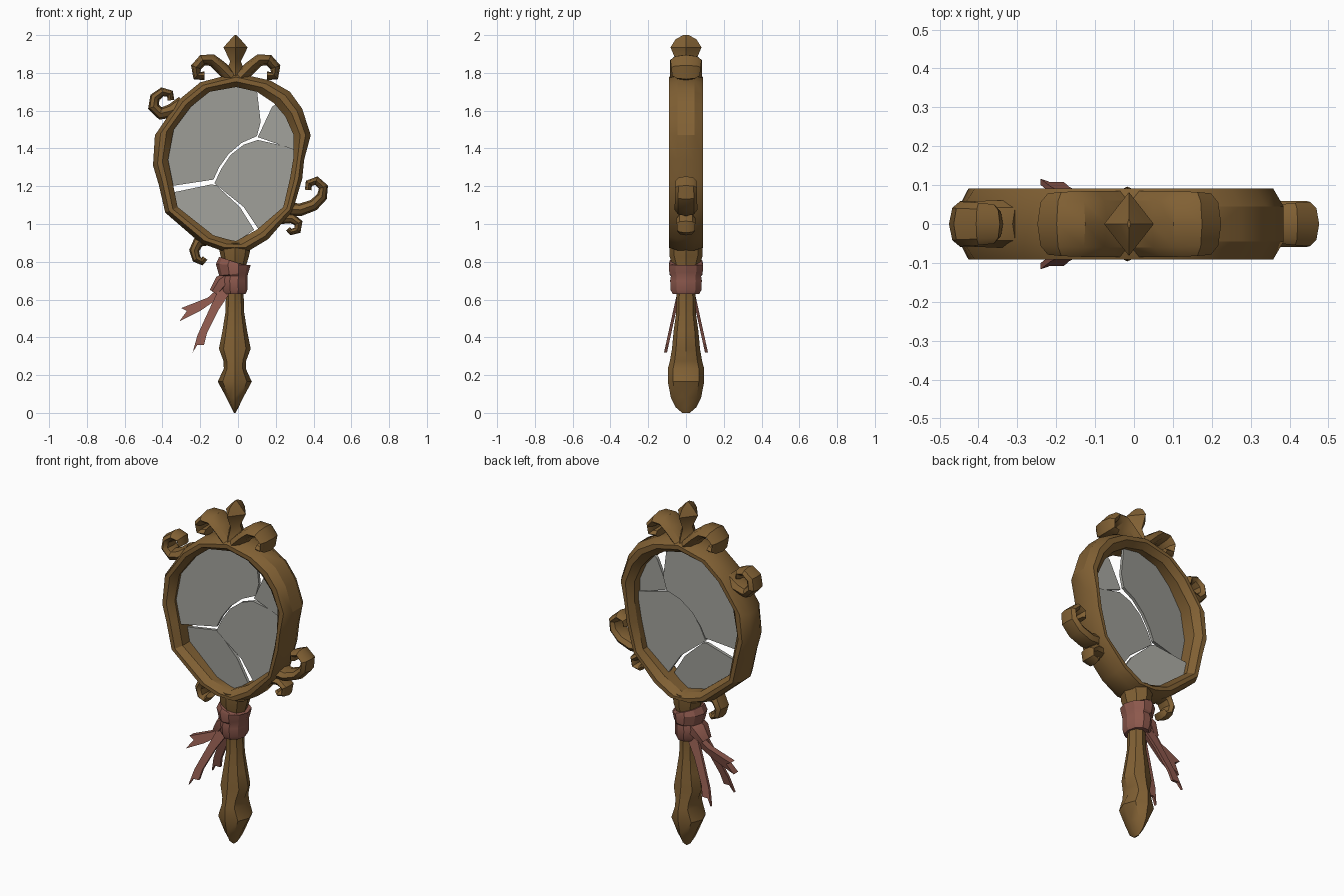
import bpy, bmesh, math
from mathutils import Vector

if "Cube" in bpy.data.objects:
    bpy.data.objects.remove(bpy.data.objects["Cube"])


def material(name, rgb):
    m = bpy.data.materials.new(name)
    m.diffuse_color = (*rgb, 1)
    m.use_nodes = True
    m.node_tree.nodes["Principled BSDF"].inputs["Base Color"].default_value = m.diffuse_color
    return m


BRONZE = material("aged_bronze", (0.22, 0.118, 0.034))
GLASS = material("grey_glass", (0.36, 0.36, 0.33))
CLOTH = material("dusty_red_cloth", (0.27, 0.10, 0.075))


def finish(bm, name, mat, angle=35):
    bmesh.ops.recalc_face_normals(bm, faces=bm.faces)
    me = bpy.data.meshes.new(name)
    bm.to_mesh(me)
    bm.free()
    me.materials.append(mat)
    me.shade_smooth()
    me.set_sharp_from_angle(angle=math.radians(angle))
    ob = bpy.data.objects.new(name, me)
    bpy.context.collection.objects.link(ob)
    return ob


def bridge(bm, a, b):
    for i in range(len(a)):
        j = (i + 1) % len(a)
        bm.faces.new((a[i], a[j], b[j], b[i]))


def sweep(name, rows, mat, sides=8, y=0.0, angle=35):
    """Loft oval sections along an upright path; each row is x, z, half width, half depth."""
    bm = bmesh.new()
    rings = []
    for i, (x, z, w, h) in enumerate(rows):
        p, q = rows[max(i - 1, 0)], rows[min(i + 1, len(rows) - 1)]
        t = Vector((q[0] - p[0], q[1] - p[1])).normalized()
        ring = []
        for k in range(sides):
            a = math.tau * k / sides
            c = w * math.cos(a)
            ring.append(bm.verts.new((x + t.y * c, y + h * math.sin(a), z - t.x * c)))
        rings.append(ring)
    for a, b in zip(rings, rings[1:]):
        bridge(bm, a, b)
    bm.faces.new(rings[0])
    bm.faces.new(rings[-1])
    return finish(bm, name, mat, angle)


def scroll(name, path, w0, w1, depth):
    """Tapering curl that ends in a blunt tip."""
    n = len(path) - 1
    rows = [(x, z, w0 + (w1 - w0) * i / n, depth * (1 - 0.25 * (i / n) ** 3))
            for i, (x, z) in enumerate(path)]
    return sweep(name, rows, BRONZE)


def slab(name, outline, mat, y_at, half=0.009):
    """Thin sheet with an outline in x and z; y_at gives its depth."""
    bm = bmesh.new()
    a = [bm.verts.new((x, y_at(x, z) - half, z)) for x, z in outline]
    b = [bm.verts.new((x, y_at(x, z) + half, z)) for x, z in outline]
    bridge(bm, a, b)
    bm.faces.new(a)
    bm.faces.new(b)
    return finish(bm, name, mat, 30)


# Frame: uneven oval ring with chamfered section
outer = [(-.01, 1.80), (.17, 1.76), (.275, 1.70), (.34, 1.61), (.385, 1.47), (.35, 1.34),
         (.34, 1.24), (.29, 1.07), (.16, .92), (.06, .86), (-.09, .86), (-.2, .90),
         (-.385, 1.06), (-.42, 1.21), (-.45, 1.31), (-.44, 1.47), (-.31, 1.66), (-.20, 1.75)]
inner = [(-.01, 1.725), (.10, 1.70), (.19, 1.64), (.25, 1.57), (.295, 1.47), (.295, 1.36),
         (.275, 1.24), (.24, 1.09), (.10, .97), (-.01, .91), (-.04, .915), (-.13, .94),
         (-.32, 1.09), (-.35, 1.24), (-.37, 1.34), (-.34, 1.50), (-.25, 1.62), (-.15, 1.70)]
half_section = [(0, .045), (.3, .091), (.62, .091), (1, .055)]
section = half_section + [(t, -y) for t, y in reversed(half_section)]
bm = bmesh.new()
rings = []
for (ox, oz), (ix, iz) in zip(outer, inner):
    rings.append([bm.verts.new((ox + (ix - ox) * t, y, oz + (iz - oz) * t)) for t, y in section])
for i, ring in enumerate(rings):
    bridge(bm, ring, rings[(i + 1) % len(rings)])
finish(bm, "mirror_frame", BRONZE, 30)

# Glass: four broken shards, each tilted a little
shards = {
    "upper_left_shard": ([(-.36, 1.20), (-.13, 1.235), (-.10, 1.30), (-.05, 1.37), (.02, 1.43),
                          (.10, 1.465), (.12, 1.54), (.10, 1.71), (-.01, 1.735), (-.16, 1.71),
                          (-.26, 1.63), (-.35, 1.50), (-.38, 1.34)], .13),
    "upper_right_shard": ([(.105, 1.46), (.18, 1.62), (.21, 1.64), (.26, 1.57), (.305, 1.47),
                           (.305, 1.39)], -.05),
    "right_shard": ([(-.125, 1.215), (-.09, 1.29), (-.04, 1.365), (.03, 1.42), (.105, 1.445),
                     (.30, 1.40), (.305, 1.36), (.285, 1.24), (.25, 1.08), (.11, .97),
                     (.03, 1.09)], .05),
    "lower_left_shard": ([(-.355, 1.165), (-.14, 1.21), (-.115, 1.205), (.01, 1.09), (.085, .97),
                          (-.01, .90), (-.13, .93), (-.33, 1.08)], -.10),
}
for name, (outline, slope) in shards.items():
    mid = sum(p[0] for p in outline) / len(outline)
    slab(name, outline, GLASS, lambda x, z, m=mid, s=slope: s * (x - m))

# Crest: paired curls around a pointed finial
for side, label in ((-1, "left"), (1, "right")):
    path = [(.02, 1.77), (.08, 1.83), (.125, 1.867), (.175, 1.868), (.21, 1.83),
            (.205, 1.785), (.165, 1.785)]
    scroll(label + "_crest_curl", [(-.012 + side * x, z) for x, z in path], .036, .024, .085)
sweep("crest_finial", [(-.013, 1.75, .09, .085), (-.013, 1.81, .05, .07), (-.013, 1.86, .028, .05),
                       (-.013, 1.935, .064, .082), (-.013, 1.978, .026, .055),
                       (-.013, 2.0, .004, .015)], BRONZE, sides=4)

# Side scrolls
scroll("upper_left_scroll", [(-.29, 1.64), (-.35, 1.60), (-.41, 1.585), (-.447, 1.62),
                             (-.44, 1.67), (-.40, 1.70), (-.36, 1.69), (-.355, 1.655)],
       .04, .018, .06)
scroll("right_scroll", [(.27, 1.08), (.33, 1.075), (.40, 1.10), (.445, 1.145), (.452, 1.195),
                        (.415, 1.23), (.375, 1.215), (.372, 1.18)], .036, .018, .06)
scroll("lower_right_scroll", [(.23, 1.03), (.285, 1.03), (.32, 1.005), (.315, .967),
                              (.28, .957), (.265, .975)], .03, .014, .05)
scroll("lower_left_scroll", [(-.16, .92), (-.21, .905), (-.232, .86), (-.22, .815),
                             (-.19, .80), (-.175, .82)], .034, .016, .055)

# Handle with a swelling grip and diamond pommel
C = -.017
handle_rows = [(.00, .004, .02), (.03, .020, .055), (.08, .044, .08), (.165, .09, .096),
               (.235, .058, .096), (.275, .060, .085), (.34, .084, .074), (.43, .066, .066),
               (.53, .050, .052), (.65, .046, .050), (.78, .06, .07), (.83, .075, .088),
               (.90, .09, .088)]
sweep("handle", [(C, z, w, h) for z, w, h in handle_rows], BRONZE)

# Cloth wrap, knot and hanging tails
wrap_rows = [(-.02, .63, .06, .074), (-.02, .65, .070, .085), (-.022, .70, .072, .088),
             (-.018, .725, .068, .084), (-.022, .735, .078, .092), (-.025, .785, .092, .096),
             (-.02, .80, .084, .09)]
sweep("cloth_wrap", wrap_rows, CLOTH, sides=10, angle=25)
sweep("cloth_knot", [(-.03, .73, .035, .06), (-.085, .69, .042, .07), (-.125, .635, .03, .045)],
      CLOTH, sides=6)
slab("middle_cloth_tail", [(-.07, .69), (-.16, .61), (-.30, .555), (-.27, .54), (-.31, .485),
                           (-.20, .54), (-.07, .63)], CLOTH, lambda x, z: .25 * (z - .56), .02)
tail = [(-.03, .655), (-.10, .66), (-.165, .52), (-.215, .41), (-.24, .32), (-.215, .36),
        (-.18, .36), (-.165, .42), (-.10, .55)]
for side, label in ((-1, "front"), (1, "back")):
    slab(label + "_cloth_tail", tail, CLOTH,
         lambda x, z, s=side: s * (.038 + .22 * (.64 - z)), .008)
